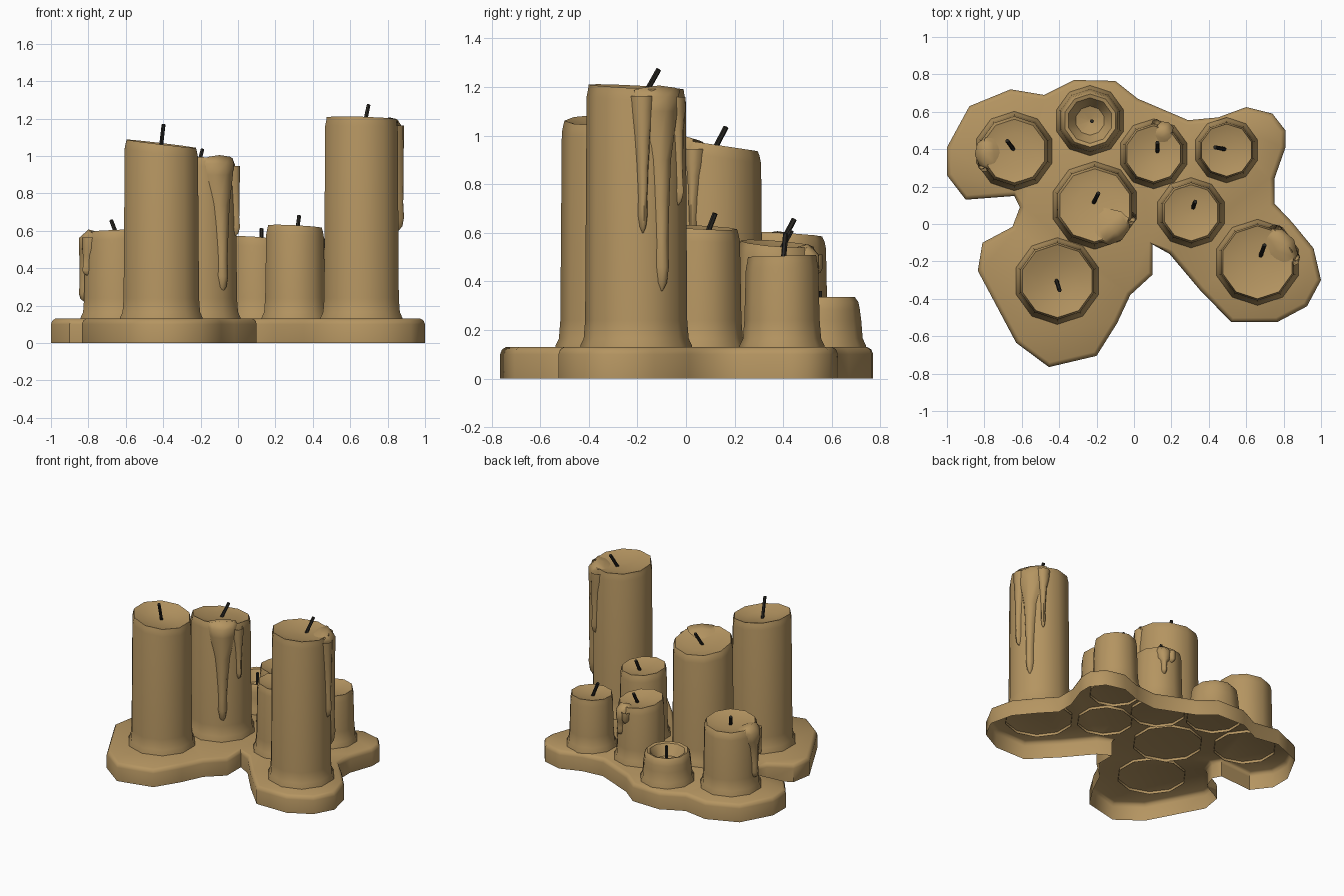
import bpy, bmesh, math
from mathutils import Vector

if "Cube" in bpy.data.objects:
    bpy.data.objects.remove(bpy.data.objects["Cube"])


def material(name, rgb):
    m = bpy.data.materials.new(name)
    m.diffuse_color = (*rgb, 1)
    m.use_nodes = True
    m.node_tree.nodes["Principled BSDF"].inputs["Base Color"].default_value = m.diffuse_color
    return m


WAX = material("tan_wax", (0.46, 0.30, 0.12))
CHAR = material("charred_wick", (0.022, 0.02, 0.016))


def make(name, verts, faces, mat, angle=40):
    me = bpy.data.meshes.new(name)
    me.from_pydata(verts, [], faces)
    bm = bmesh.new()
    bm.from_mesh(me)
    bmesh.ops.triangulate(bm, faces=[f for f in bm.faces if len(f.verts) > 12])
    bm.to_mesh(me)
    bm.free()
    me.materials.append(mat)
    me.polygons.foreach_set("use_smooth", [True] * len(me.polygons))
    me.set_sharp_from_angle(angle=math.radians(angle))
    ob = bpy.data.objects.new(name, me)
    bpy.context.collection.objects.link(ob)
    return ob


def loft(rings, closed=True):
    """Faces joining consecutive rings of equal size."""
    n = len(rings[0])
    verts = [v for r in rings for v in r]
    faces = []
    for i in range(len(rings) - 1):
        for j in range(n if closed else n - 1):
            k = (j + 1) % n
            faces.append((i * n + j, i * n + k, (i + 1) * n + k, (i + 1) * n + j))
    return verts, faces


# --- pooled wax base: open-bottomed shell with a rounded top edge
outline = [(-.88, .63), (-.66, .72), (-.48, .69), (-.32, .77), (-.10, .765), (.02, .67),
           (.29, .555), (.45, .57), (.60, .625), (.74, .59), (.81, .50), (.81, .41),
           (.75, .24), (.75, .11), (.845, .01), (.96, -.13), (1, -.30), (.925, -.44),
           (.765, -.525), (.52, -.525), (.35, -.35), (.19, -.16), (.10, -.11), (.10, -.27),
           (-.02, -.38), (-.09, -.53), (-.20, -.705), (-.455, -.765), (-.63, -.635),
           (-.835, -.25), (-.81, -.10), (-.65, -.015), (-.61, .09), (-.64, .15),
           (-.90, .13), (-1, .26), (-1, .41)][::-1]
pts = [Vector(p) for p in outline]


def inset(d):
    out = []
    for i, p in enumerate(pts):
        t = (pts[(i + 1) % len(pts)] - pts[i - 1]).normalized()
        out.append(p + Vector((-t.y, t.x)) * d)
    return out


rings = [[(p.x, p.y, z) for p in inset(d)]
         for d, z in [(0, 0), (0, .10), (.008, .12), (.025, .13)]]
v, f = loft(rings)
f.append(tuple(range(3 * len(pts), 4 * len(pts))))
make("wax_base", v, f, WAX, 50)


# --- candles: ten-sided, flared foot, tilted and dished top
def candle(name, c, r, h, tilt, dish, rim):
    prof = [(r, .11), (r, .135), (r - .014, .165), (r - .02, .24), (r - .026, h - .05),
            (r - .032, h - .02), (rim, h), (rim - .02, h - .006),
            (rim * .55, h - dish * .8), (.012, h - dish)]
    rings = []
    for i, (rad, z) in enumerate(prof):
        ring = []
        for j in range(10):
            a = math.tau * (j + .5) / 10
            x, y = rad * math.cos(a), rad * math.sin(a)
            dz = (x * tilt[0] + y * tilt[1]) if i > 3 else 0
            ring.append((c[0] + x, c[1] + y, z + dz))
        rings.append(ring)
    v, f = loft(rings)
    f.append(tuple(range(len(v) - 10, len(v))))
    make(name, v, f, WAX)


# --- wick: thin six-sided rod between two points
def wick(name, a, b, r=.011):
    a, b = Vector(a), Vector(b)
    q = (b - a).to_track_quat('Z', 'Y')
    rings = [[tuple(p + q @ Vector((r * math.cos(math.tau * j / 6),
                                    r * math.sin(math.tau * j / 6), 0))) for j in range(6)]
             for p in (a, b)]
    v, f = loft(rings)
    f += [(5, 4, 3, 2, 1, 0), (6, 7, 8, 9, 10, 11)]
    make(name, v, f, CHAR)


# --- drip: strip bulging from the candle wall, spilling over the rim to a drop
def drip(name, c, r, h, ang, top_w, w, z_end, spill, tilt, out=.03):
    a = math.radians(ang)
    u, s = Vector((math.cos(a), math.sin(a))), Vector((-math.sin(a), math.cos(a)))
    h += (u.x * tilt[0] + u.y * tilt[1]) * r * .85
    wall = r - .03
    length = h - z_end
    rows = []                       # radius, height, half width, bulge
    if spill:
        rows += [(wall * .25, h - .03, top_w * .3, 0), (wall * .6, h - .004, top_w * .9, .01),
                 (wall * .88, h + .008, top_w, .01)]
    rows += [(wall, h - .03, top_w, out), (wall, h - .09, top_w * .9, out)]
    rows += [(wall, h - length * t, w * k, out * b) for t, k, b in
             [(.35, 1.25, .9), (.55, .95, .9), (.75, .75, .85), (.88, .8, 1), (.96, .55, .7)]
             if length * t > .1]
    rows.append((wall, z_end, .004, 0))
    rings = []
    for rad, z, hw, b in rows:
        ring = []
        for t in (-1, -.7, 0, .7, 1):
            side = t * hw
            on_wall = rad >= wall
            fwd = math.sqrt(max(rad * rad - side * side, 0)) if on_wall else rad
            bulge = b * (1 - t * t) ** .5 if on_wall else 0
            lift = (b + .008) * (1 - t * t) - .01 if not on_wall else 0
            fwd += bulge - (.012 if abs(t) == 1 else 0)
            p = Vector(c) + u * fwd + s * side
            ring.append((p.x, p.y, z + lift))
        rings.append(ring)
    v, f = loft(rings, False)
    make(name, v, [q[::-1] for q in f], WAX, 60)


# name: centre, foot radius, height, tilt, dish depth, rim radius, wick base, wick tip, drips
# each drip: angle, top half width, half width, lower end, spills over rim
candles = {
    "back_left": ((-.64, .39), .212, .595, (.03, -.06), .02, .17,
                  (-.645, .40, .57), (-.678, .445, .655),
                  [(185, .085, .04, .22, True), (205, .04, .02, .36, False)]),
    "back_small": ((-.235, .553), .188, .335, (0, 0), .10, .142,
                   (-.225, .55, .23), (-.225, .55, .36), []),
    "back_middle": ((.105, .375), .187, .555, (-.08, -.08), .025, .15,
                    (.125, .385, .52), (.125, .435, .61),
                    [(65, .05, .026, .33, True), (85, .03, .016, .43, False)]),
    "back_right": ((.495, .395), .175, .505, (0, .03), .02, .14,
                   (.485, .40, .48), (.433, .41, .595), []),
    "middle_right": ((.305, .06), .188, .622, (-.05, -.05), .02, .15,
                     (.315, .085, .59), (.327, .12, .68), []),
    "centre": ((-.21, .10), .235, .965, (0, -.15), .02, .195,
               (-.215, .115, .94), (-.19, .165, 1.035),
               [(-52, .10, .042, .27, True), (-20, .04, .022, .57, False)]),
    "front_left": ((-.41, -.305), .232, 1.065, (-.12, .02), .035, .195,
                   (-.415, -.30, 1.02), (-.398, -.355, 1.168), []),
    "front_right": ((.66, -.205), .23, 1.2, (-.03, -.05), .025, .195,
                    (.675, -.175, 1.16), (.698, -.112, 1.272),
                    [(32, .11, .038, .36, True), (8, .05, .027, .60, False),
                     (58, .05, .022, .71, False)]),
}
for n, (c, r, h, tilt, dish, rim, wa, wb, drips) in candles.items():
    candle(n + "_candle", c, r, h, tilt, dish, rim)
    wick(n + "_wick", wa, wb)
    for i, (ang, tw, w, ze, spill) in enumerate(drips):
        drip(f"{n}_drip_{i + 1}", c, r, h, ang, tw, w, ze, spill, tilt)
